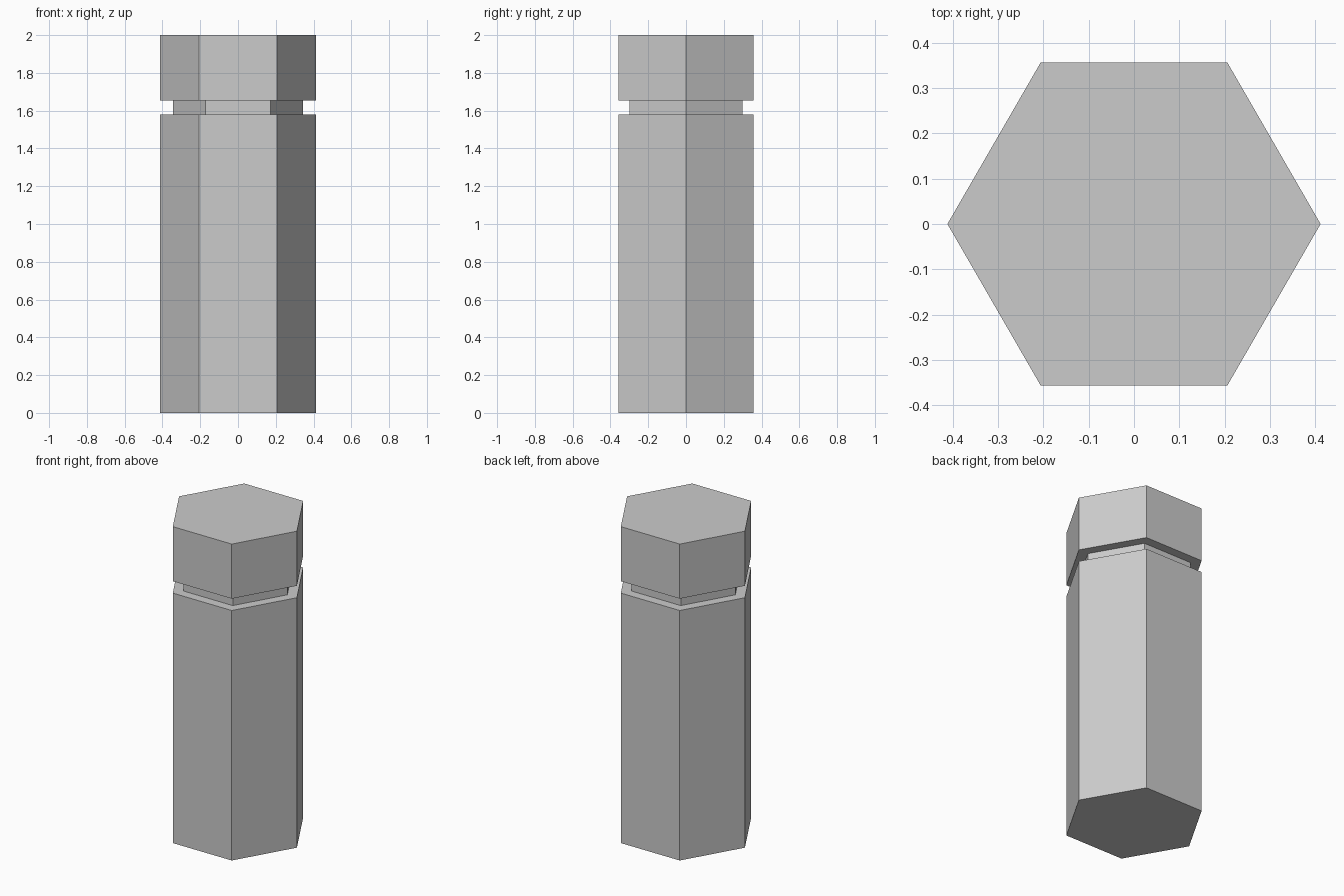
import bpy
import bmesh
from math import cos, sin, tau

SIDES = 6
OUTER, NECK = 0.412, 0.345
NECK_BOTTOM, NECK_TOP, HEIGHT = 1.58, 1.655, 2.0

cube = bpy.data.objects.get("Cube")
if cube:
    bpy.data.objects.remove(cube, do_unlink=True)

# Plain grey material
grey = bpy.data.materials.new("light_grey")
grey.use_nodes = True
colour = (0.6, 0.6, 0.6, 1.0)
grey.diffuse_color = colour
grey.node_tree.nodes["Principled BSDF"].inputs["Base Color"].default_value = colour


def ring(bm, radius, z):
    """One hexagon with corners on the x axis."""
    return [bm.verts.new((radius * cos(tau * i / SIDES),
                          radius * sin(tau * i / SIDES), z))
            for i in range(SIDES)]


# Hexagonal column: body, recessed neck and cap as one closed surface
profile = [(OUTER, 0), (OUTER, NECK_BOTTOM), (NECK, NECK_BOTTOM),
           (NECK, NECK_TOP), (OUTER, NECK_TOP), (OUTER, HEIGHT)]
bm = bmesh.new()
rings = [ring(bm, radius, z) for radius, z in profile]
for low, high in zip(rings, rings[1:]):
    for i in range(SIDES):
        j = (i + 1) % SIDES
        bm.faces.new((low[i], low[j], high[j], high[i]))
bm.faces.new(rings[0][::-1])
bm.faces.new(rings[-1])
bmesh.ops.recalc_face_normals(bm, faces=bm.faces)

mesh = bpy.data.meshes.new("hexagonal_column")
bm.to_mesh(mesh)
bm.free()
mesh.materials.append(grey)
column = bpy.data.objects.new("hexagonal_column", mesh)
bpy.context.collection.objects.link(column)
